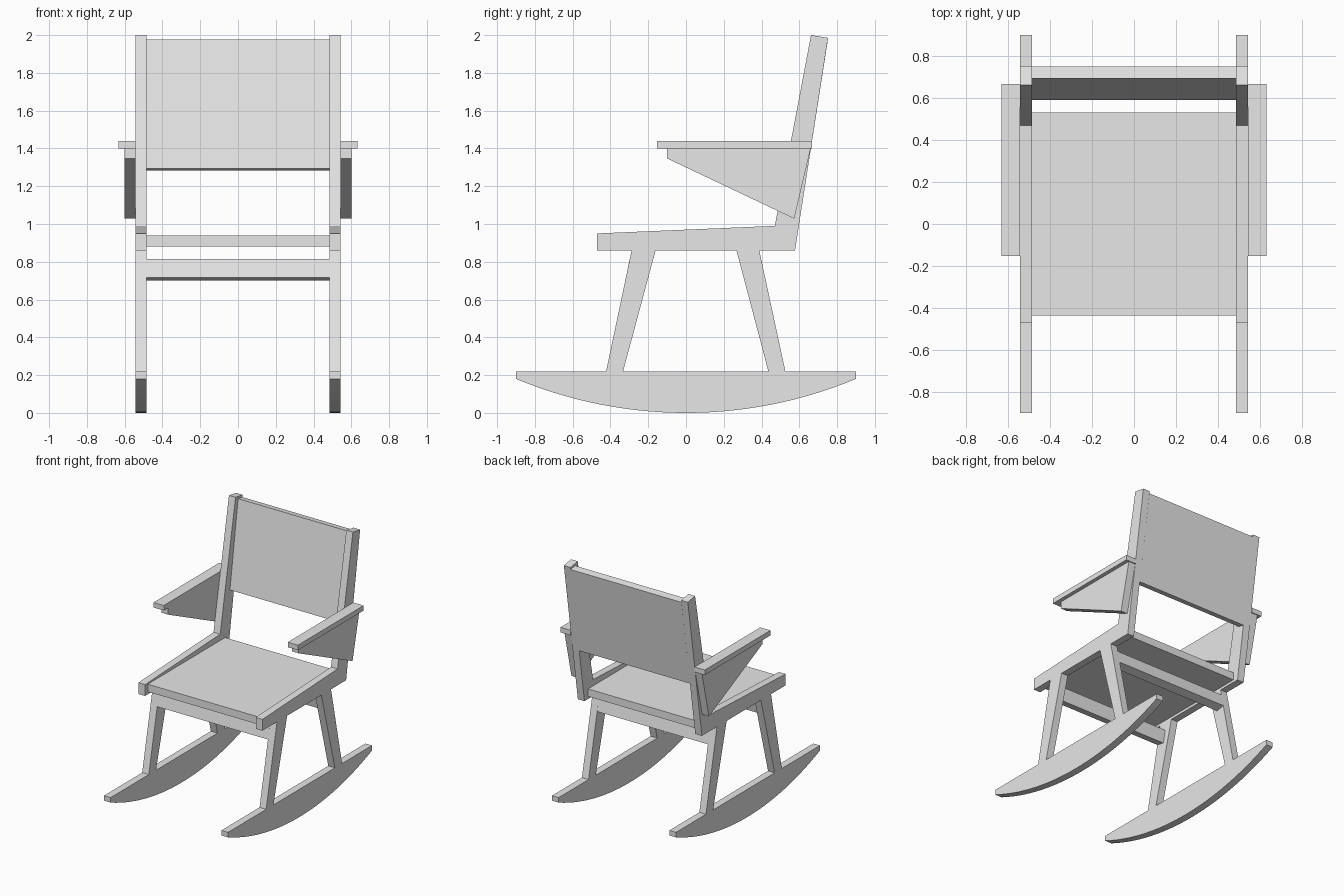
import bpy, bmesh, math

if "Cube" in bpy.data.objects:
    bpy.data.objects.remove(bpy.data.objects["Cube"])

mat = bpy.data.materials.new("light_grey")
mat.diffuse_color = (0.8, 0.8, 0.8, 1)
mat.use_nodes = True
mat.node_tree.nodes["Principled BSDF"].inputs["Base Color"].default_value = mat.diffuse_color


def extrude_profile(name, profile, x0, x1):
    """Extrude a (y, z) outline along x from x0 to x1."""
    bm = bmesh.new()
    a = [bm.verts.new((x0, y, z)) for y, z in profile]
    b = [bm.verts.new((x1, y, z)) for y, z in profile]
    bm.faces.new(a)
    bm.faces.new(b[::-1])
    n = len(a)
    for i in range(n):
        j = (i + 1) % n
        bm.faces.new((a[i], b[i], b[j], a[j]))
    bmesh.ops.recalc_face_normals(bm, faces=bm.faces)
    mesh = bpy.data.meshes.new(name)
    bm.to_mesh(mesh)
    bm.free()
    mesh.materials.append(mat)
    ob = bpy.data.objects.new(name, mesh)
    bpy.context.collection.objects.link(ob)
    return ob


def pair(name, profile, x0, x1):
    """Same part on both sides of the chair."""
    extrude_profile("right_" + name, profile, x0, x1)
    extrude_profile("left_" + name, profile, -x1, -x0)


IN, OUT = 0.485, 0.543

# curved rockers
R, N = 2.34, 28
a_max = math.asin(0.9 / R)
arc = []
for i in range(N + 1):
    a = -a_max + 2 * a_max * i / N
    arc.append((R * math.sin(a), R - R * math.cos(a)))
pair("rocker", arc + [(0.9, 0.22), (-0.9, 0.22)], IN, OUT)

# tapered legs
pair("front_leg", [(-0.423, 0.22), (-0.333, 0.22), (-0.161, 0.86), (-0.288, 0.86)], IN, OUT)
pair("back_leg", [(0.436, 0.22), (0.526, 0.22), (0.388, 0.86), (0.267, 0.86)], IN, OUT)

# seat rail and back post in one piece
pair("side_frame", [(-0.47, 0.86), (0.577, 0.86), (0.752, 1.985), (0.662, 2.0),
                    (0.47, 0.99), (-0.47, 0.95)], IN, OUT)

# armrests and their brackets
pair("armrest", [(-0.153, 1.40), (0.668, 1.40), (0.668, 1.44), (-0.153, 1.44)], OUT, 0.632)
pair("arm_bracket", [(-0.10, 1.40), (-0.10, 1.347), (0.573, 1.028), (0.66, 1.40)], OUT, 0.602)

# seat and backrest panels
extrude_profile("seat", [(-0.435, 0.88), (0.532, 0.88), (0.532, 0.94), (-0.435, 0.94)], -IN, IN)
extrude_profile("backrest", [(0.592, 1.293), (0.643, 1.284), (0.75, 1.968), (0.694, 1.977)], -IN, IN)

# tilted cross bars between the legs
extrude_profile("front_cross_bar", [(-0.298, 0.815), (-0.318, 0.717),
                                    (-0.25, 0.702), (-0.23, 0.80)], -IN, IN)
extrude_profile("back_cross_bar", [(0.398, 0.815), (0.418, 0.717),
                                   (0.35, 0.702), (0.33, 0.80)], -IN, IN)
